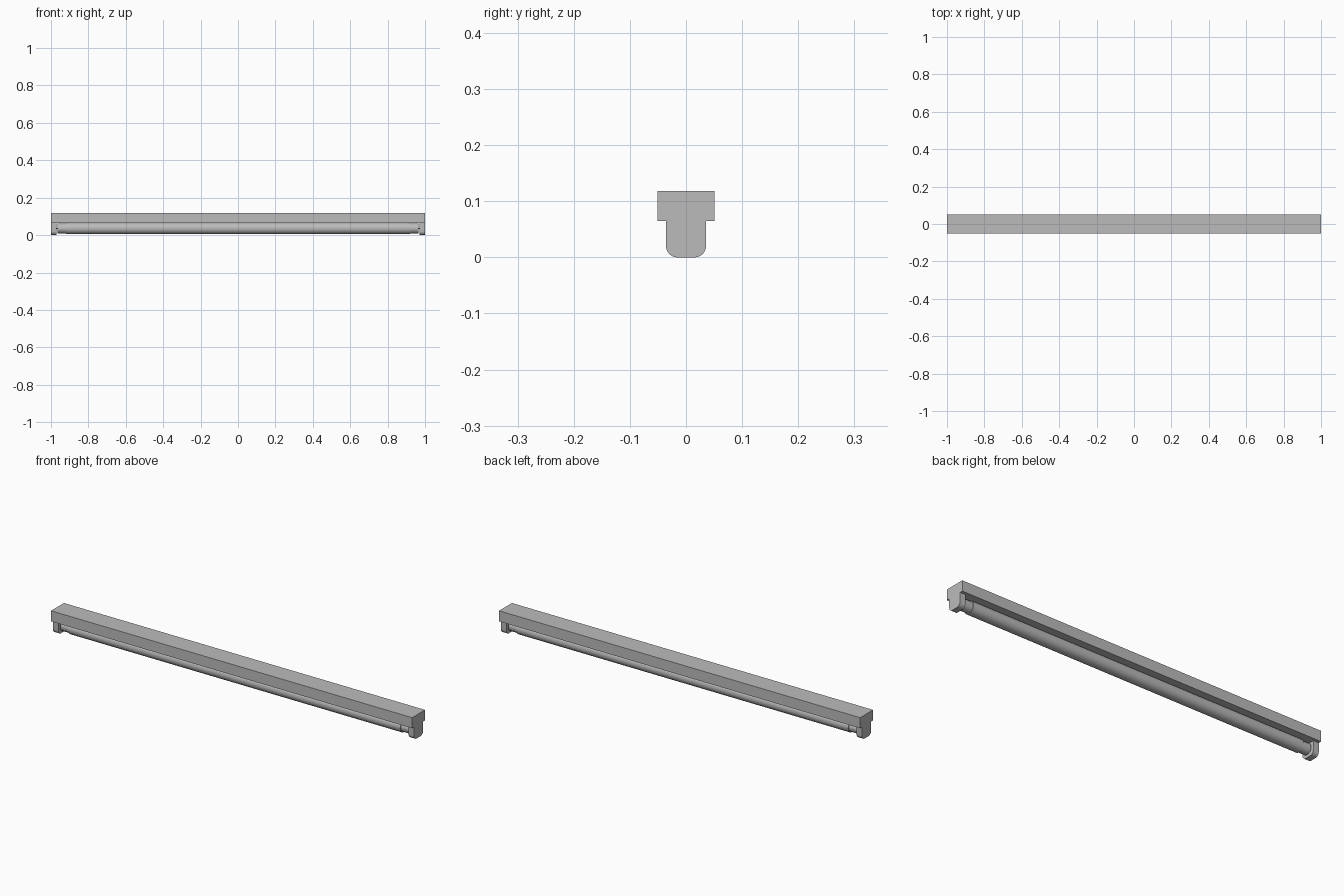
import bpy, bmesh, math
from mathutils import Matrix

cube = bpy.data.objects.get("Cube")
if cube:
    bpy.data.objects.remove(cube, do_unlink=True)

grey = bpy.data.materials.new("light_grey")
grey.use_nodes = True
colour = (0.5, 0.5, 0.5, 1)
grey.diffuse_color = colour
grey.node_tree.nodes["Principled BSDF"].inputs["Base Color"].default_value = colour

HOUSING_BOTTOM, TOP, HALF_WIDTH = 0.065, 0.118, 0.051
TUBE_Z = 0.036


def finish(name, bm, smooth=True):
    bmesh.ops.recalc_face_normals(bm, faces=bm.faces)
    mesh = bpy.data.meshes.new(name)
    bm.to_mesh(mesh)
    bm.free()
    mesh.materials.append(grey)
    ob = bpy.data.objects.new(name, mesh)
    bpy.context.collection.objects.link(ob)
    if smooth:
        bpy.ops.object.select_all(action='DESELECT')
        ob.select_set(True)
        bpy.context.view_layer.objects.active = ob
        bpy.ops.object.shade_smooth_by_angle(angle=math.radians(35))
    return ob


def extrude_x(name, profile, x0, x1, smooth=True):
    """Extrude a closed (y, z) profile along x."""
    bm = bmesh.new()
    face = bm.faces.new([bm.verts.new((x0, y, z)) for y, z in profile])
    side = bmesh.ops.extrude_face_region(bm, geom=[face])
    verts = [v for v in side["geom"] if isinstance(v, bmesh.types.BMVert)]
    bmesh.ops.translate(bm, vec=(x1 - x0, 0, 0), verts=verts)
    return finish(name, bm, smooth)


def cylinder_x(name, radius, x0, x1, y=0, z=TUBE_Z, sides=48):
    bm = bmesh.new()
    place = Matrix.Translation(((x0 + x1) / 2, y, z)) @ Matrix.Rotation(math.pi / 2, 4, 'Y')
    bmesh.ops.create_cone(bm, cap_ends=True, segments=sides, radius1=radius,
                          radius2=radius, depth=abs(x1 - x0), matrix=place)
    return finish(name, bm)


def holder_profile(half, bottom, radius, steps=8):
    """Upright block with two rounded lower corners."""
    points = [(half, HOUSING_BOTTOM)]
    for corner, start in ((1, 0), (-1, -math.pi / 2)):
        for i in range(steps + 1):
            a = start - i * math.pi / 2 / steps
            points.append((corner * (half - radius) + radius * math.cos(a),
                           bottom + radius + radius * math.sin(a)))
    return points + [(-half, HOUSING_BOTTOM)]


# Long box housing
extrude_x("housing", [(-HALF_WIDTH, HOUSING_BOTTOM), (HALF_WIDTH, HOUSING_BOTTOM),
                      (HALF_WIDTH, TOP), (-HALF_WIDTH, TOP)], -1, 1, False)

# Lamp tube
cylinder_x("lamp_tube", 0.031, -0.92, 0.92)

# Lamp holders, end caps and contact pins at both ends
for side, s in (("right", -1), ("left", 1)):
    extrude_x(side + "_lamp_holder", holder_profile(0.036, 0, 0.021), s * 0.97, s)
    cylinder_x(side + "_tube_cap", 0.027, s * 0.915, s * 0.965)
    for pin, y in (("front", -0.012), ("back", 0.012)):
        cylinder_x(f"{side}_{pin}_pin", 0.003, s * 0.96, s * 0.975, y, sides=12)
